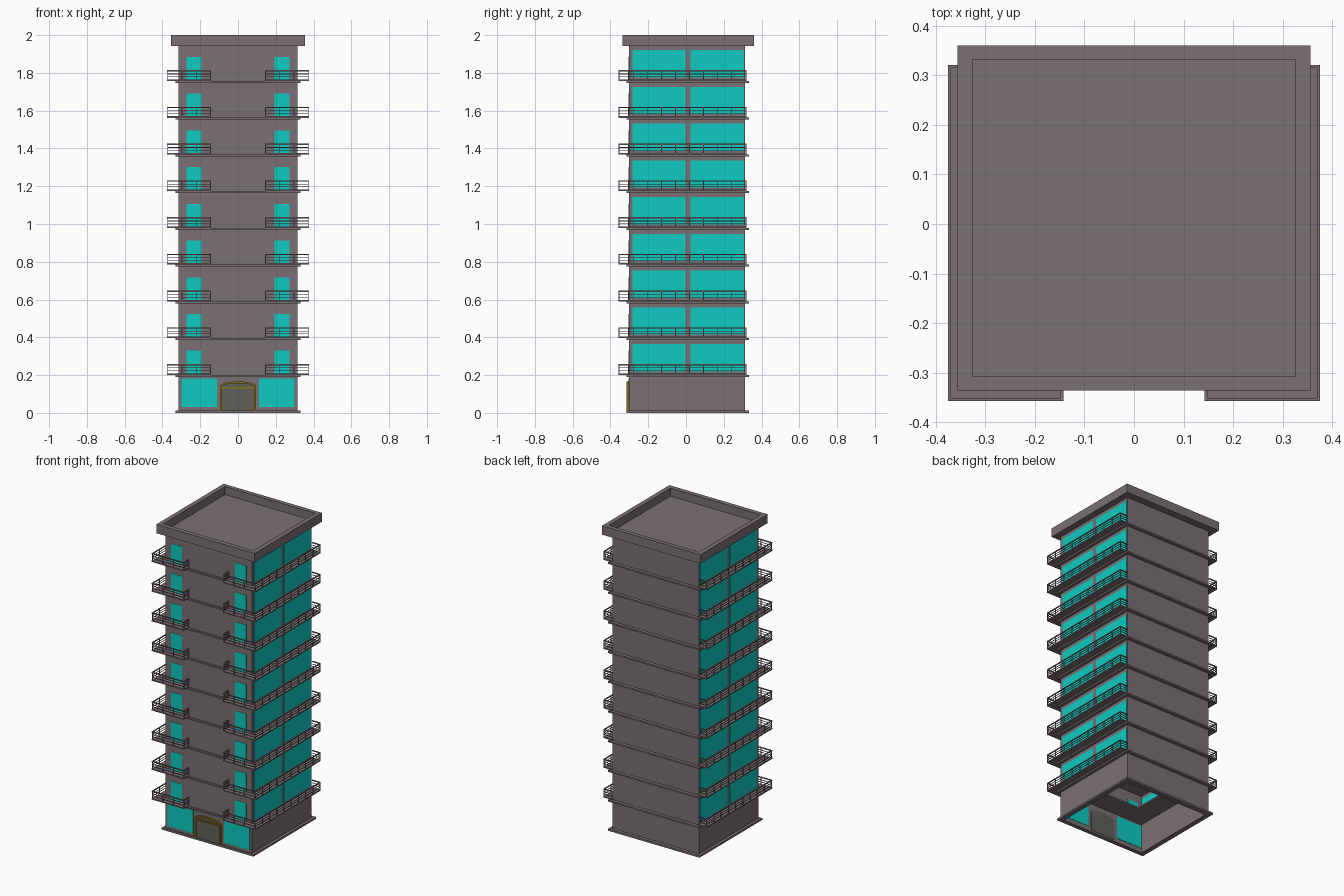
import bpy, bmesh, math
from mathutils import Vector, Matrix

if "Cube" in bpy.data.objects:
    bpy.data.objects.remove(bpy.data.objects["Cube"])


def mat(name, rgb):
    m = bpy.data.materials.new(name)
    m.diffuse_color = (*rgb, 1)
    m.use_nodes = True
    m.node_tree.nodes["Principled BSDF"].inputs["Base Color"].default_value = m.diffuse_color
    return m


WALL = mat("warm_grey", (0.195, 0.16, 0.168))
GLASS = mat("teal_glass", (0.004, 0.6, 0.54))
GOLD = mat("gold", (0.27, 0.17, 0.01))
DOOR = mat("door_grey", (0.12, 0.12, 0.1))


def add_box(bm, x0, x1, y0, y1, z0, z1):
    c = Vector(((x0 + x1) / 2, (y0 + y1) / 2, (z0 + z1) / 2))
    s = Matrix.Diagonal((x1 - x0, y1 - y0, z1 - z0, 1))
    bmesh.ops.create_cube(bm, size=1, matrix=Matrix.Translation(c) @ s)


def add_prism(bm, pts, axis, a, b):
    """Extrude a closed 2D outline along z or y."""
    put = (lambda p: (p[0], p[1], a)) if axis == 'z' else (lambda p: (p[0], a, p[1]))
    f = bm.faces.new([bm.verts.new(put(p)) for p in pts])
    g = bmesh.ops.extrude_face_region(bm, geom=[f])
    d = Vector((0, 0, b - a)) if axis == 'z' else Vector((0, b - a, 0))
    bmesh.ops.translate(bm, vec=d, verts=[v for v in g['geom'] if isinstance(v, bmesh.types.BMVert)])


def add_ring(bm, outer, inner, z0, z1):
    """Rectangular frame, outer and inner given as (x0, x1, y0, y1)."""
    def loop(r, z):
        return [bm.verts.new(p) for p in ((r[0], r[2], z), (r[1], r[2], z), (r[1], r[3], z), (r[0], r[3], z))]
    loops = [loop(outer, z0), loop(outer, z1), loop(inner, z1), loop(inner, z0)]
    for k in range(4):
        A, B = loops[k], loops[(k + 1) % 4]
        for i in range(4):
            j = (i + 1) % 4
            bm.faces.new((A[i], A[j], B[j], B[i]))


def finish(bm, name, material, mirror=False):
    bmesh.ops.recalc_face_normals(bm, faces=bm.faces)
    me = bpy.data.meshes.new(name)
    bm.to_mesh(me)
    bm.free()
    me.materials.append(material)
    ob = bpy.data.objects.new(name, me)
    bpy.context.collection.objects.link(ob)
    if mirror:
        ob.modifiers.new("Mirror", 'MIRROR')
    return ob


X, Y0, Y1, T = 0.314, -0.303, 0.313, 0.014     # wall extents and thickness
STEP = 0.1945
LEVELS = [0.195 + STEP * i for i in range(9)]

# hollow walls, open at the bottom
bm = bmesh.new()
add_ring(bm, (-X, X, Y0, Y1), (-X + T, X - T, Y0 + T, Y1 - T), 0.005, 1.945)
finish(bm, "walls", WALL)

# base trim and floor slabs with an open middle
bm = bmesh.new()
edge = (-0.332, 0.332, -0.315, 0.334)
add_ring(bm, edge, (-X + T, X - T, Y0 + T, Y1 - T), 0, 0.012)
for z in LEVELS:
    add_ring(bm, edge, (-0.16, 0.16, -0.15, 0.16), z - 0.004, z + 0.006)
finish(bm, "floor_slabs", WALL)

# roof tray with parapet
bm = bmesh.new()
out = (-0.356, 0.356, -0.336, 0.36)
add_box(bm, *out, 1.942, 1.948)
add_ring(bm, out, (-0.326, 0.326, -0.306, 0.332), 1.948, 2.0)
finish(bm, "roof_parapet", WALL)

# windows, right half mirrored to the left
bm = bmesh.new()
E = 0.002
for z in LEVELS:
    for y0, y1 in ((-0.283, -0.003), (0.024, 0.308)):
        add_box(bm, X - T - E, X + E, y0, y1, z + 0.025, z + 0.169)
    add_box(bm, 0.193, 0.272, Y0 - E, Y0 + T + E, z + 0.012, z + 0.134)
add_box(bm, 0.111, 0.298, Y0 - E, Y0 + T + E, 0.03, 0.181)
finish(bm, "windows", GLASS, True)

# balcony decks: L shape round each front corner
deck = [(0.142, -0.30), (0.142, -0.357), (0.375, -0.357), (0.375, 0.32), (0.312, 0.32), (0.312, -0.30)]
bm = bmesh.new()
for z in LEVELS:
    add_prism(bm, deck, 'z', z + 0.006, z + 0.014)
finish(bm, "balcony_decks", WALL, True)

# railings: horizontal bars and posts along the deck edge
path = [(0.145, -0.305), (0.145, -0.354), (0.372, -0.354), (0.372, 0.317), (0.318, 0.317)]
bm = bmesh.new()
r = 0.0022
for z in LEVELS:
    for (ax, ay), (bx, by) in zip(path, path[1:]):
        for h, q in ((0.029, 0.0015), (0.043, 0.0015), (0.060, 0.003)):
            add_box(bm, min(ax, bx) - q, max(ax, bx) + q, min(ay, by) - q, max(ay, by) + q,
                    z + h - q, z + h + q)
        n = max(1, round(math.dist((ax, ay), (bx, by)) / 0.075))
        for i in range(n):
            px, py = ax + (bx - ax) * i / n, ay + (by - ay) * i / n
            add_box(bm, px - r, px + r, py - r, py + r, z + 0.012, z + 0.06)
finish(bm, "balcony_railings", WALL, True)


# entrance: arched door leaf, gold jambs, lintel and arch
def arch(w, spring, top, n=10):
    return [(w * math.cos(math.pi * i / n), spring + (top - spring) * math.sin(math.pi * i / n)) for i in range(n + 1)]


bm = bmesh.new()
add_prism(bm, [(-0.09, 0.012), (0.09, 0.012)] + arch(0.09, 0.138, 0.158), 'y', Y0 - 0.004, Y0 + T + E)
finish(bm, "entrance_door", DOOR)
bm = bmesh.new()
outer, inner = arch(0.095, 0.142, 0.166), arch(0.085, 0.140, 0.156)
add_prism(bm, outer + inner[::-1], 'y', Y0 - 0.012, Y0)
for s in (-1, 1):
    add_box(bm, s * 0.09 - 0.005, s * 0.09 + 0.005, Y0 - 0.012, Y0, 0.012, 0.142)
add_box(bm, -0.09, 0.09, Y0 - 0.011, Y0, 0.13, 0.138)
finish(bm, "entrance_frame", GOLD)
